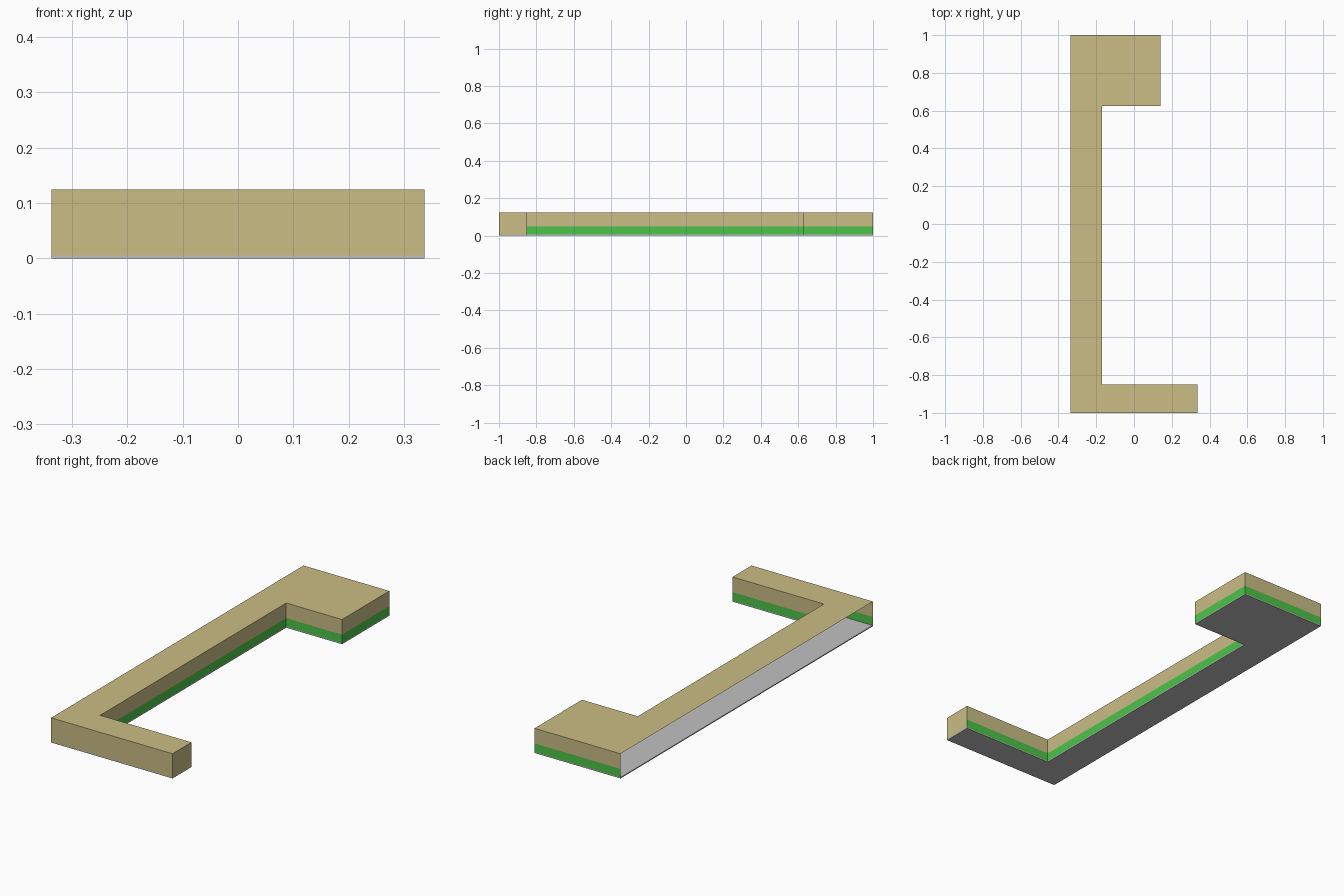
import bpy, bmesh

if "Cube" in bpy.data.objects:
    bpy.data.objects.remove(bpy.data.objects["Cube"])

H = 0.124       # total height
BAND = 0.048    # top of green band
T = 0.005       # floor plate thickness

# Footprint, counter-clockwise from the front left corner
PLAN = [(-0.337, -1), (0.337, -1), (0.337, -0.85), (-0.17, -0.85),
        (-0.17, 0.625), (0.14, 0.625), (0.14, 1), (-0.337, 1)]


def material(name, rgb):
    lin = [((c / 255 + 0.055) / 1.055) ** 2.4 for c in rgb]
    m = bpy.data.materials.new(name)
    m.diffuse_color = (*lin, 1)
    m.use_nodes = True
    m.node_tree.nodes["Principled BSDF"].inputs["Base Color"].default_value = m.diffuse_color
    return m


TAN = material("tan_wall", (202, 189, 133))
GREEN = material("green_band", (77, 195, 74))
GREY = material("grey_floor", (193, 193, 193))


def finish(name, bm, mats):
    me = bpy.data.meshes.new(name)
    bm.to_mesh(me)
    bm.free()
    for m in mats:
        me.materials.append(m)
    ob = bpy.data.objects.new(name, me)
    bpy.context.collection.objects.link(ob)
    return ob


def slab(name, z, mat, thick=0):
    bm = bmesh.new()
    f = bm.faces.new([bm.verts.new((x, y, z)) for x, y in PLAN])
    if thick:
        r = bmesh.ops.extrude_face_region(bm, geom=[f])
        for v in r["geom"]:
            if isinstance(v, bmesh.types.BMVert):
                v.co.z += thick
        bmesh.ops.recalc_face_normals(bm, faces=bm.faces[:])
    return finish(name, bm, [mat])


def wall(name, path, levels, mats):
    """Upright sheet along a path, one material per height step."""
    bm = bmesh.new()
    rows = [[bm.verts.new((x, y, z)) for x, y in path] for z in levels]
    for k in range(len(levels) - 1):
        for i in range(len(path) - 1):
            f = bm.faces.new((rows[k][i], rows[k][i + 1],
                              rows[k + 1][i + 1], rows[k + 1][i]))
            f.material_index = k
    return finish(name, bm, mats)


# Floor and roof
slab("floor", 0, GREY, T)
slab("roof", H, TAN)

# Plain front wall and arm end; banded inner and back walls; left side is open
wall("front_wall", PLAN[0:3], [T, H], [TAN])
wall("banded_wall", PLAN[2:8], [T, BAND, H], [GREEN, TAN])

# Banded lining on the inside of the front wall
wall("front_lining", [(0.336, -0.997), (-0.337, -0.997)],
     [T, BAND, H - 0.001], [GREEN, TAN])
